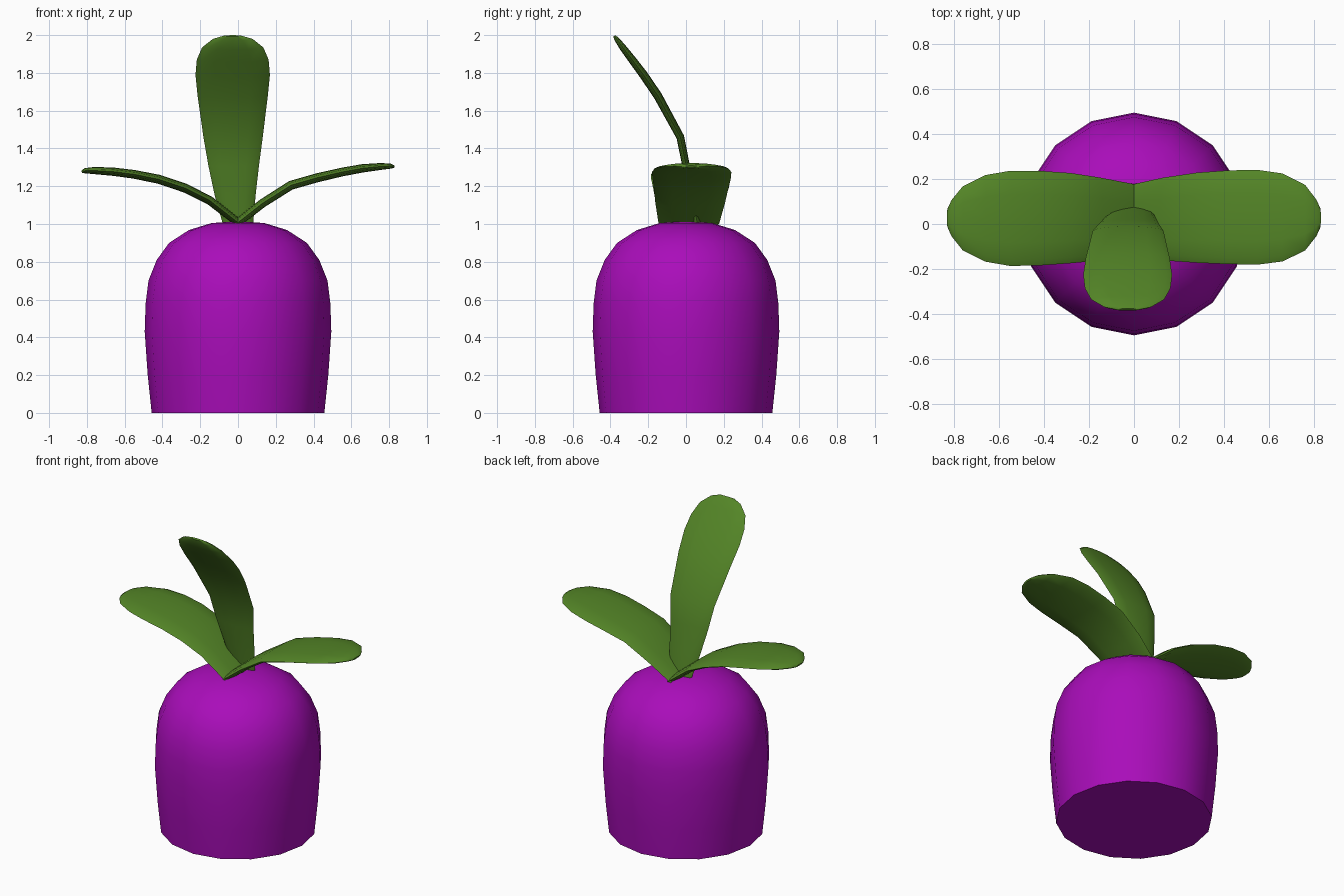
import bpy, bmesh, math
from mathutils import Vector


def material(name, rgb):
    m = bpy.data.materials.new(name)
    m.diffuse_color = (*rgb, 1)
    return m


purple = material("purple", (0.40, 0.004, 0.49))
green = material("leaf green", (0.088, 0.235, 0.02))


def loft(name, rings, mat):
    """Skin closed rings of points, cap both ends, shade smooth."""
    bm = bmesh.new()
    loops = [[bm.verts.new(p) for p in ring] for ring in rings]
    n = len(loops[0])
    for a, b in zip(loops, loops[1:]):
        for i in range(n):
            j = (i + 1) % n
            bm.faces.new((a[i], a[j], b[j], b[i]))
    bm.faces.new(loops[0][::-1])
    bm.faces.new(loops[-1])
    bmesh.ops.recalc_face_normals(bm, faces=bm.faces)
    me = bpy.data.meshes.new(name)
    bm.to_mesh(me)
    bm.free()
    me.materials.append(mat)
    ob = bpy.data.objects.new(name, me)
    bpy.context.collection.objects.link(ob)
    bpy.context.view_layer.objects.active = ob
    ob.select_set(True)
    bpy.ops.object.shade_smooth_by_angle(angle=math.radians(50))
    ob.select_set(False)
    return ob


# Root body: 16-sided dome with a flat base (radius, height)
profile = [(0.457, 0), (0.478, 0.2), (0.494, 0.43), (0.489, 0.58), (0.474, 0.70),
           (0.43, 0.81), (0.365, 0.90), (0.26, 0.968), (0.14, 1.005), (0.01, 1.014)]
loft("root_body", [[(r * math.cos(i * math.tau / 16), r * math.sin(i * math.tau / 16), z)
                    for i in range(16)] for r, z in profile], purple)


def leaf(name, direction, stations):
    """Flattened oval swept along a path: (outward, height, sideways, half width, half thickness)."""
    out = Vector(direction)
    side = Vector((1, 0, 0)) if abs(out.y) > 0.5 else Vector((0, 1, 0))
    up = Vector((0, 0, 1))
    rings = []
    for k, (d, z, s, w, t) in enumerate(stations):
        a, b = stations[max(k - 1, 0)], stations[min(k + 1, len(stations) - 1)]
        tangent = (out * (b[0] - a[0]) + up * (b[1] - a[1])).normalized()
        normal = tangent.cross(side)
        c = out * d + up * z + side * s
        rings.append([c + side * (w * math.cos(i * math.tau / 12)) + normal * (t * math.sin(i * math.tau / 12))
                      for i in range(12)])
    return loft(name, rings, green)


# Tall leaf arching toward the front
leaf("tall_leaf", (0, -1, 0), [
    (-0.06, 1.00, 0.0, 0.08, 0.02), (-0.035, 1.15, -0.015, 0.108, 0.02),
    (0.0, 1.31, -0.023, 0.134, 0.02), (0.03, 1.46, -0.026, 0.157, 0.021),
    (0.15, 1.68, -0.028, 0.186, 0.023), (0.225, 1.79, -0.028, 0.197, 0.023),
    (0.285, 1.87, -0.028, 0.19, 0.021), (0.335, 1.935, -0.028, 0.162, 0.018),
    (0.368, 1.98, -0.028, 0.105, 0.013), (0.38, 1.996, -0.028, 0.05, 0.006)])

# Two low leaves spreading to the sides
leaf("right_leaf", (1, 0, 0), [
    (-0.01, 1.00, 0.015, 0.16, 0.022), (0.13, 1.11, 0.022, 0.184, 0.023),
    (0.28, 1.205, 0.028, 0.2, 0.024), (0.42, 1.245, 0.03, 0.208, 0.024),
    (0.55, 1.275, 0.03, 0.21, 0.023), (0.66, 1.295, 0.029, 0.195, 0.022),
    (0.76, 1.305, 0.028, 0.145, 0.018), (0.81, 1.306, 0.027, 0.08, 0.013),
    (0.828, 1.303, 0.027, 0.04, 0.006)])
leaf("left_leaf", (-1, 0, 0), [
    (-0.01, 1.00, 0.015, 0.16, 0.022), (0.15, 1.125, 0.022, 0.184, 0.023),
    (0.28, 1.19, 0.026, 0.2, 0.024), (0.42, 1.237, 0.026, 0.21, 0.024),
    (0.55, 1.263, 0.025, 0.211, 0.023), (0.66, 1.277, 0.025, 0.192, 0.022),
    (0.76, 1.283, 0.025, 0.142, 0.019), (0.81, 1.282, 0.026, 0.08, 0.014),
    (0.828, 1.277, 0.027, 0.04, 0.006)])
